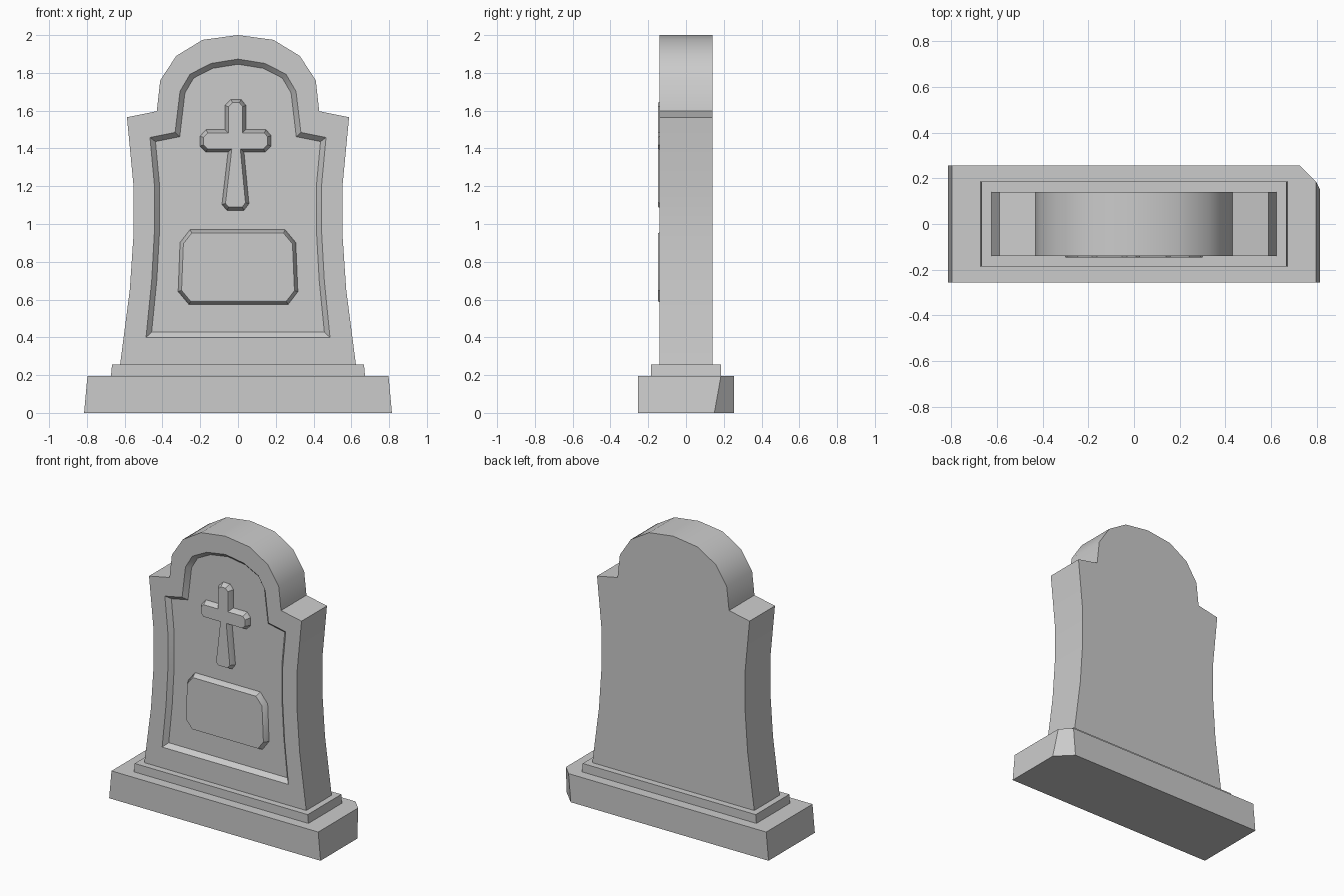
import bpy, bmesh, math
from mathutils import Vector

if "Cube" in bpy.data.objects:
    bpy.data.objects.remove(bpy.data.objects["Cube"])


def loft(name, rings):
    """Skin a stack of equal-length point rings and cap both ends."""
    bm = bmesh.new()
    loops = [[bm.verts.new(p) for p in ring] for ring in rings]
    n = len(loops[0])
    for a, b in zip(loops, loops[1:]):
        for i in range(n):
            j = (i + 1) % n
            bm.faces.new((a[i], a[j], b[j], b[i]))
    bm.faces.new(loops[0][::-1])
    bm.faces.new(loops[-1])
    bmesh.ops.recalc_face_normals(bm, faces=bm.faces[:])
    mesh = bpy.data.meshes.new(name)
    bm.to_mesh(mesh)
    bm.free()
    obj = bpy.data.objects.new(name, mesh)
    bpy.context.collection.objects.link(obj)
    bpy.ops.object.select_all(action='DESELECT')
    obj.select_set(True)
    bpy.context.view_layer.objects.active = obj
    bpy.ops.object.shade_smooth_by_angle(angle=math.radians(35))
    return obj


def mirrored(half):
    """Right half, bottom to top centre, completed counter-clockwise."""
    return half + [(-x, z) for x, z in half[-2::-1]]


def inset(pts, d):
    """Move every side of a counter-clockwise outline inward by d."""
    out = []
    for i, p in enumerate(pts):
        p = Vector(p)
        e1 = (p - Vector(pts[i - 1])).normalized()
        e2 = (Vector(pts[(i + 1) % len(pts)]) - p).normalized()
        n1, n2 = Vector((-e1.y, e1.x)), Vector((-e2.y, e2.x))
        out.append(tuple(p + (n1 + n2) * d / (1 + n1.dot(n2))))
    return out


def upright(pts, y):
    return [(x, y, z) for x, z in pts]


def flat(pts, z):
    return [(x, y, z) for x, y in pts]


# Plinth, with a broken rear right corner
def plinth_ring(hx, hy, chip, z):
    return flat([(-hx, -hy), (hx, -hy), (hx, hy - chip),
                 (hx - chip, hy), (-hx, hy)], z)

loft("plinth", [plinth_ring(0.815, 0.255, 0.105, 0),
                plinth_ring(0.797, 0.255, 0.07, 0.195)])


# Step between plinth and stone
def rect(hx, hy):
    return [(-hx, -hy), (hx, -hy), (hx, hy), (-hx, hy)]

loft("step", [flat(rect(0.673, 0.185), 0.19), flat(rect(0.667, 0.185), 0.255)])

# Headstone with a bevelled sunken panel in the front
stone = mirrored([(0.625, 0.25), (0.573, 0.65), (0.554, 0.93), (0.553, 1.2),
                  (0.588, 1.565), (0.43, 1.597), (0.412, 1.76),
                  (0.327, 1.89), (0.187, 1.975), (0, 2.0)])
panel = mirrored([(0.487, 0.40), (0.457, 0.70), (0.443, 0.95), (0.442, 1.2),
                  (0.466, 1.458), (0.333, 1.485), (0.307, 1.703),
                  (0.254, 1.793), (0.143, 1.85), (0, 1.873)])
FLOOR = -0.11
loft("headstone", [upright(stone, 0.14), upright(stone, -0.14),
                   upright(panel, -0.14), upright(inset(panel, 0.027), FLOOR)])

# Raised ornaments on the panel
cross = [(-0.058, 1.072), (0.032, 1.072), (0.058, 1.108), (0.032, 1.38),
         (0.143, 1.38), (0.175, 1.412), (0.175, 1.468), (0.148, 1.5),
         (0.042, 1.5), (0.042, 1.628), (0.016, 1.66), (-0.037, 1.66),
         (-0.069, 1.628), (-0.069, 1.5), (-0.169, 1.5), (-0.201, 1.465),
         (-0.201, 1.412), (-0.169, 1.38), (-0.053, 1.38), (-0.085, 1.103)]
plate = [(-0.259, 0.573), (0.265, 0.573), (0.317, 0.642), (0.306, 0.902),
         (0.249, 0.97), (-0.254, 0.97), (-0.307, 0.902), (-0.317, 0.642)]
for name, outline in (("raised_cross", cross), ("raised_plate", plate)):
    loft(name, [upright(outline, FLOOR + 0.005), upright(outline, FLOOR),
                upright(inset(outline, 0.018), -0.147)])
